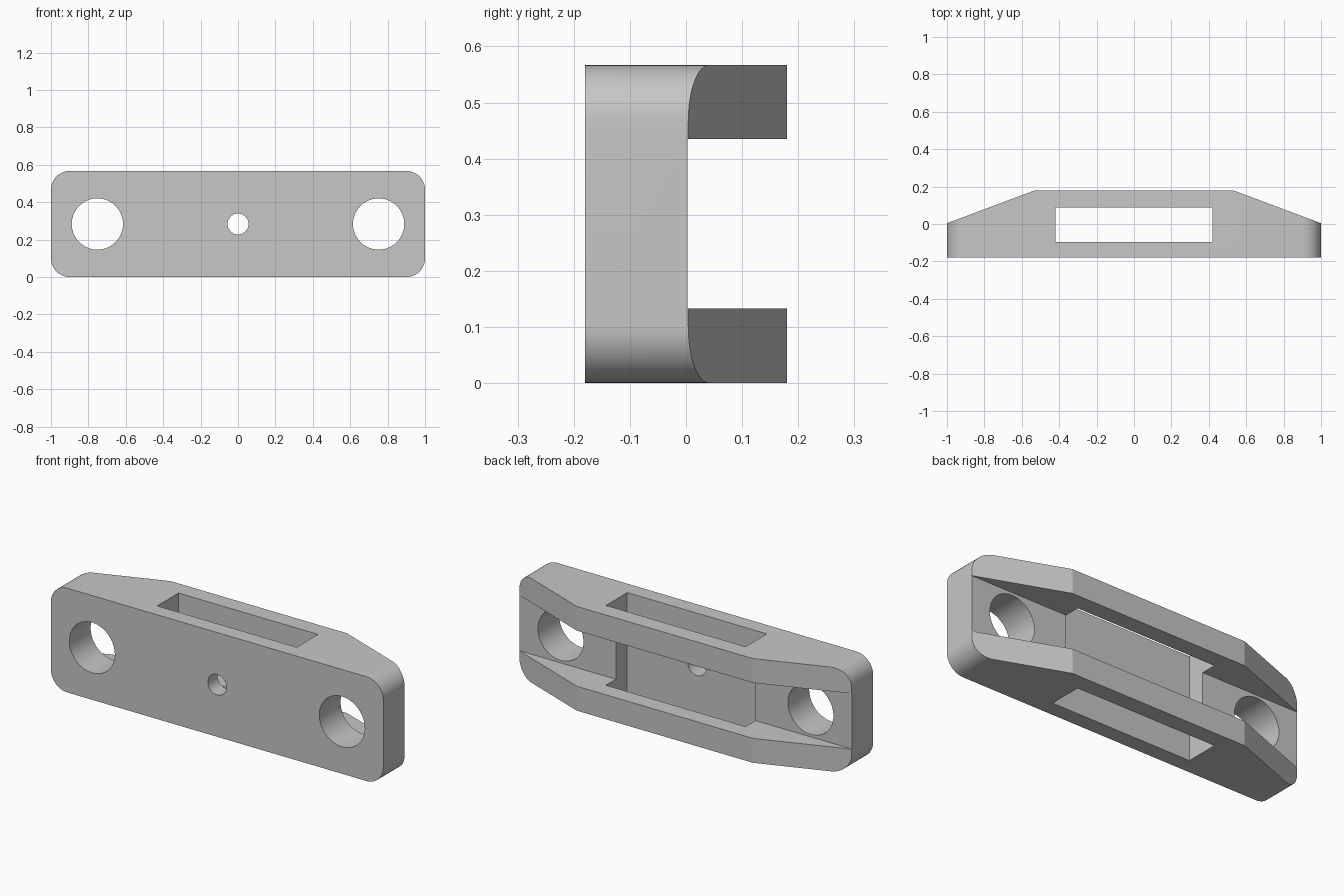
import bpy, bmesh
from math import cos, sin, pi, radians
from mathutils import Vector

cube = bpy.data.objects.get("Cube")
if cube:
    bpy.data.objects.remove(cube, do_unlink=True)

HEIGHT, CORNER = 0.567, 0.1
MID = HEIGHT / 2
FLOOR = 0.003

grey = bpy.data.materials.new("light_grey")
grey.use_nodes = True
grey.diffuse_color = (0.57, 0.57, 0.57, 1)
grey.node_tree.nodes["Principled BSDF"].inputs["Base Color"].default_value = grey.diffuse_color


def prism(name, outline, axis, lo, hi):
    """Extrude a 2D outline along y (outline in x,z) or z (outline in x,y)."""
    def place(p, d):
        return (p[0], d, p[1]) if axis == "y" else (p[0], p[1], d)
    bm = bmesh.new()
    face = bm.faces.new([bm.verts.new(place(p, lo)) for p in outline])
    grown = bmesh.ops.extrude_face_region(bm, geom=[face])
    verts = [g for g in grown["geom"] if isinstance(g, bmesh.types.BMVert)]
    bmesh.ops.translate(bm, verts=verts, vec=Vector(place((0, 0), hi - lo)))
    bmesh.ops.recalc_face_normals(bm, faces=bm.faces)
    mesh = bpy.data.meshes.new(name)
    bm.to_mesh(mesh)
    bm.free()
    mesh.materials.append(grey)
    obj = bpy.data.objects.new(name, mesh)
    bpy.context.collection.objects.link(obj)
    return obj


def rect(x0, x1, v0, v1):
    return [(x0, v0), (x1, v0), (x1, v1), (x0, v1)]


def arc(x, v, r, start, sweep, n):
    return [(x + r * cos(start + sweep * i / n), v + r * sin(start + sweep * i / n))
            for i in range(n + 1)]


def combine(target, cutter, operation):
    cutter.hide_render = True
    mod = target.modifiers.new(cutter.name, "BOOLEAN")
    mod.operation = operation
    mod.solver = "EXACT"
    mod.object = cutter
    bpy.ops.object.select_all(action="DESELECT")
    target.select_set(True)
    bpy.context.view_layer.objects.active = target
    bpy.ops.object.modifier_apply(modifier=mod.name)
    bpy.data.objects.remove(cutter, do_unlink=True)


# Rounded block
outline = []
for k, (sx, top) in enumerate([(1, True), (-1, True), (-1, False), (1, False)]):
    outline += arc(sx * (1 - CORNER), HEIGHT - CORNER if top else CORNER,
                   CORNER, k * pi / 2, pi / 2, 12)
body = prism("bracket_body", outline, "y", -0.18, 0.3)

# Sloped back ends
slope = (0.18 - 0.004) / (1 - 0.53)
end_y = 0.18 - slope * (1.1 - 0.53)
plan = [(-1.1, -0.4), (1.1, -0.4), (1.1, end_y), (0.53, 0.18), (-0.53, 0.18), (-1.1, end_y)]
combine(body, prism("plan_shape", plan, "z", -0.2, 0.8), "INTERSECT")

# Rear channel and cross slot
combine(body, prism("channel", rect(-1.2, 1.2, 0.133, 0.435), "y", FLOOR, 0.4), "DIFFERENCE")
combine(body, prism("slot", rect(-0.42, 0.42, -0.095, 0.088), "z", -0.2, 0.8), "DIFFERENCE")

# Mounting holes
for x, r in [(-0.752, 0.137), (0, 0.056), (0.752, 0.137)]:
    hole = prism("hole", arc(x, MID, r, 0, 2 * pi, 48)[:-1], "y", -0.4, 0.4)
    combine(body, hole, "DIFFERENCE")

body.select_set(True)
bpy.context.view_layer.objects.active = body
bpy.ops.object.shade_smooth_by_angle(angle=radians(20))
